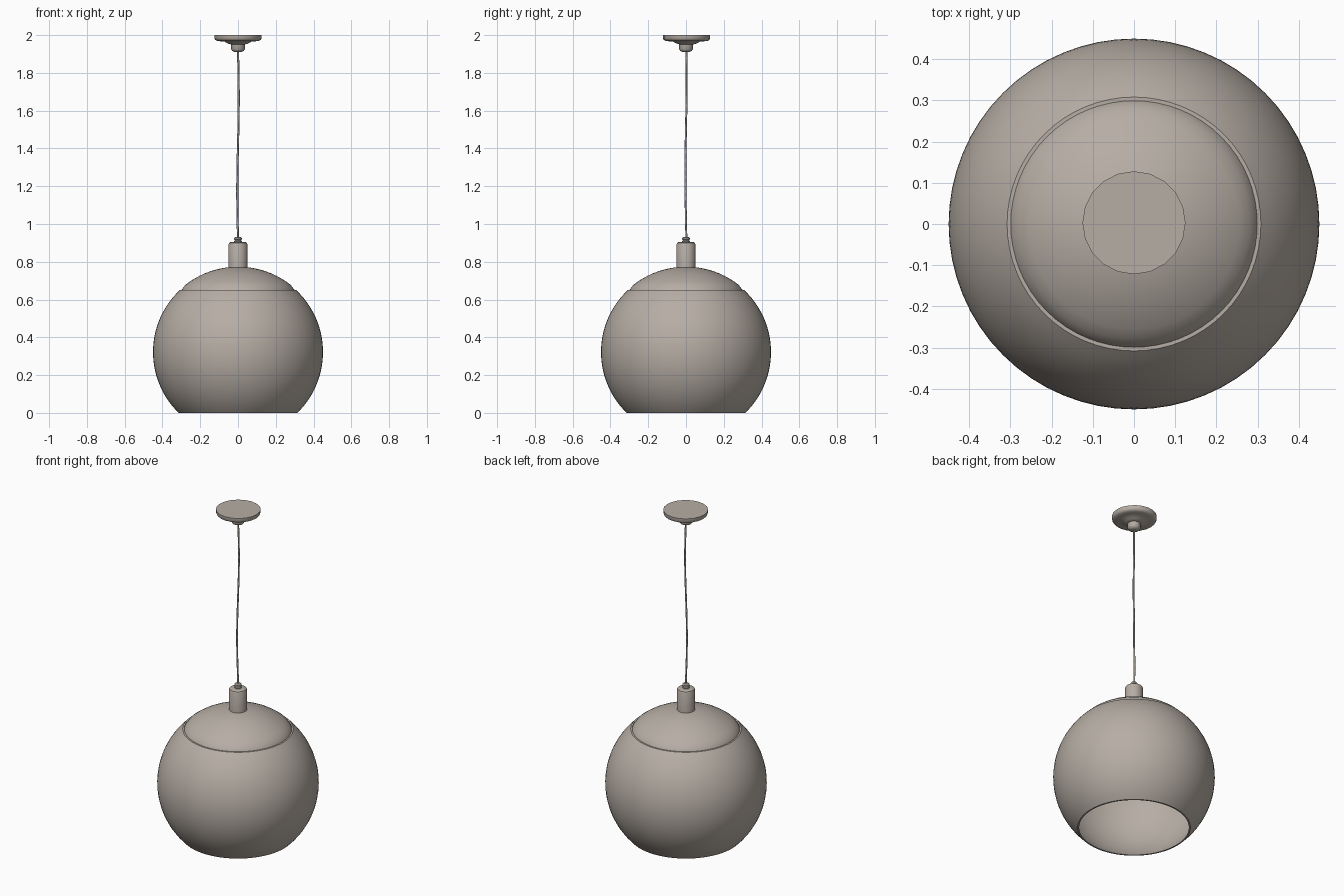
import bpy, bmesh, math

if "Cube" in bpy.data.objects:
    bpy.data.objects.remove(bpy.data.objects["Cube"])

mat = bpy.data.materials.new("warm_grey")
mat.diffuse_color = (0.47, 0.42, 0.375, 1)
mat.use_nodes = True
mat.node_tree.nodes["Principled BSDF"].inputs["Base Color"].default_value = mat.diffuse_color

R, CZ = 0.45, 0.322          # globe radius and centre height


def lathe(name, profile, sides, y=0.0, angle=35):
    """Spin an (r, z) profile around z."""
    bm = bmesh.new()
    rings = []
    for r, z in profile:
        if r < 1e-6:
            rings.append([bm.verts.new((0, y, z))])
        else:
            rings.append([bm.verts.new((r * math.cos(2 * math.pi * i / sides),
                                        y + r * math.sin(2 * math.pi * i / sides), z))
                          for i in range(sides)])
    for a, b in zip(rings, rings[1:]):
        for i in range(sides):
            j = (i + 1) % sides
            quad = [a[i % len(a)], a[j % len(a)], b[j % len(b)], b[i % len(b)]]
            face = list(dict.fromkeys(quad))
            if len(face) > 2:
                bm.faces.new(face)
    bmesh.ops.remove_doubles(bm, verts=bm.verts, dist=1e-6)
    bmesh.ops.recalc_face_normals(bm, faces=bm.faces)
    me = bpy.data.meshes.new(name)
    bm.to_mesh(me)
    bm.free()
    ob = bpy.data.objects.new(name, me)
    bpy.context.collection.objects.link(ob)
    me.materials.append(mat)
    bpy.ops.object.select_all(action='DESELECT')
    ob.select_set(True)
    bpy.context.view_layer.objects.active = ob
    bpy.ops.object.shade_smooth_by_angle(angle=math.radians(angle))
    return ob


def arc(radius, z0, z1, n):
    """Globe arc between two heights."""
    a0, a1 = (math.asin(max(-1, min(1, (z - CZ) / radius))) for z in (z0, z1))
    return [(radius * math.cos(a0 + (a1 - a0) * i / n),
             CZ + radius * math.sin(a0 + (a1 - a0) * i / n)) for i in range(n + 1)]


# globe shade: thin hollow shell, open at the bottom and at the cap
outer = arc(R, 0.0, 0.65, 28)
inner = arc(R - 0.006, 0.65, 0.0, 28)
lathe("globe_shade", outer + inner + outer[:1], 64)

# cap: shallow dome with its edge rolled down into the shade
dome = arc(R + 0.002, CZ + R + 0.002, 0.677, 10)
dome[0] = (0, CZ + R + 0.002)
edge = [(0.289, 0.664), (0.298, 0.652), (0.302, 0.638)]
under = [(0.296, 0.638), (0.284, 0.66), (0.2, 0.716), (0.1, 0.755), (0, 0.767)]
lathe("shade_cap", dome + edge + under, 64)

# socket cup above the dome
lathe("socket_cup", [(0, 0.76), (0.05, 0.76), (0.05, 0.893), (0.047, 0.9),
                     (0.04, 0.904), (0, 0.904)], 32)

# ribbed cord grip
lathe("cord_grip", [(0, 0.9), (0.02, 0.9), (0.02, 0.911), (0.015, 0.914), (0.02, 0.917),
                    (0.02, 0.926), (0.014, 0.932), (0, 0.932)], 16)

# ceiling canopy and its strain relief
lathe("ceiling_canopy", [(0, 2.0), (0.125, 2.0), (0.125, 1.983), (0.12, 1.974), (0.11, 1.969),
                         (0.09, 1.967), (0.07, 1.965), (0.055, 1.956), (0.035, 1.95),
                         (0, 1.95)], 20, 0.003)
lathe("canopy_hub", [(0, 1.96), (0.036, 1.96), (0.036, 1.925), (0.03, 1.916),
                     (0.018, 1.91), (0, 1.91)], 20)

# slightly wavy hanging cord
cu = bpy.data.curves.new("cord", 'CURVE')
cu.dimensions = '3D'
cu.bevel_depth = 0.0055
cu.bevel_resolution = 1
cu.use_fill_caps = True
sp = cu.splines.new('POLY')
N = 24
sp.points.add(N)
for i, p in enumerate(sp.points):
    t = i / N
    w = -math.sin(2 * math.pi * t)
    p.co = (0.004 * w, 0.003 * w + 0.002 * math.cos(2 * math.pi * t), 0.925 + 0.99 * t, 1)
sp.use_smooth = True
cord = bpy.data.objects.new("cord", cu)
bpy.context.collection.objects.link(cord)
cu.materials.append(mat)
